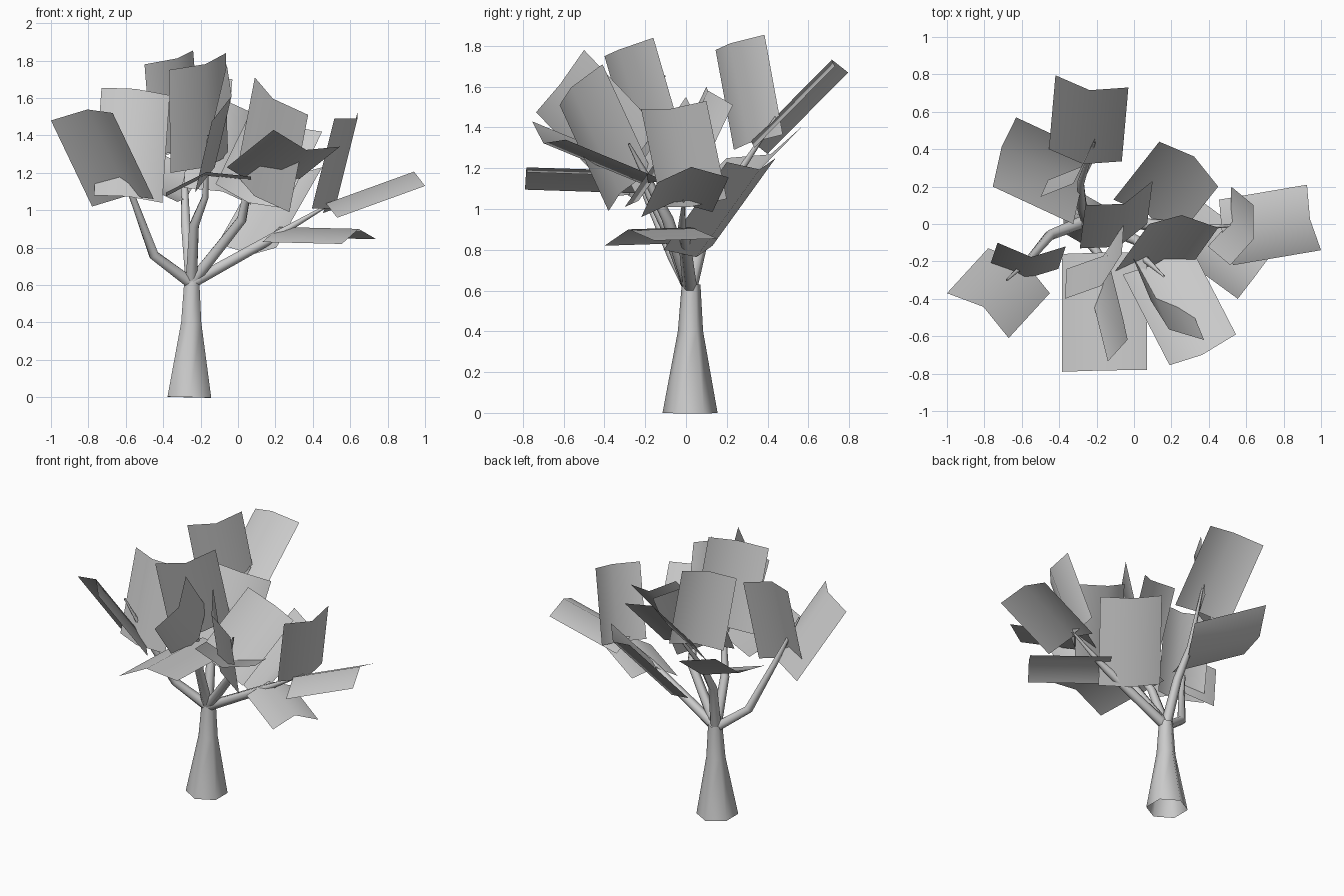
import bpy, math
from mathutils import Vector as V

if "Cube" in bpy.data.objects:
    bpy.data.objects.remove(bpy.data.objects["Cube"])

FOLD = .068                        # crease depth shared by all foliage sheets
TAPER = (.035, .029, .02, .006)    # branch radii from fork to tip


def make(name, verts, faces):
    me = bpy.data.meshes.new(name)
    me.from_pydata([tuple(v) for v in verts], [], faces)
    me.update()
    for p in me.polygons:
        p.use_smooth = True
    ob = bpy.data.objects.new(name, me)
    bpy.context.collection.objects.link(ob)
    return ob


def tube(name, path, radii, sides=6):
    """Tapered tube through the path points, open ends."""
    pts = [V(p) for p in path]
    verts, faces = [], []
    for i, p in enumerate(pts):
        t = (pts[min(i + 1, len(pts) - 1)] - pts[max(i - 1, 0)]).normalized()
        side = V((0, 1, 0))
        side = (side - t * side.dot(t)).normalized()
        other = t.cross(side)
        for k in range(sides):
            a = 2 * math.pi * k / sides
            verts.append(p + (side * math.cos(a) + other * math.sin(a)) * radii[i])
    for i in range(len(pts) - 1):
        for k in range(sides):
            k2 = (k + 1) % sides
            faces.append((i * sides + k, i * sides + k2,
                          (i + 1) * sides + k2, (i + 1) * sides + k))
    return make(name, verts, faces)


def leaf(name, a, c, e):
    """Sheet with outer corners a, c and inner corner e (next to a), creased along its middle."""
    a, c, e = V(a), V(c), V(e)
    d = c + e - a
    n = (c - a).cross(e - a).normalized() * FOLD
    return make(name, [a, (a + c) / 2 + n, c, e, (e + d) / 2 + n, d],
                [(0, 3, 4, 1), (1, 4, 5, 2)])


# Trunk
tube("trunk", [(-.26, .02, 0), (-.25, .022, .4), (-.247, .025, .63)], (.135, .062, .046))

# Branches, all from one fork
fork = (-.25, .02, .61)
branches = {
    "left": [(-.45, -.06, .76), (-.56, -.19, 1.06), (-.68, -.3, 1.38)],
    "back": [(-.28, .1, .93), (-.285, .22, 1.12), (-.21, .44, 1.45)],
    "front": [(-.235, -.1, .92), (-.175, -.18, 1.07), (-.16, -.28, 1.4)],
    "inner_right": [(.02, -.09, .95), (.06, -.19, 1.15), (.16, -.28, 1.32)],
    "outer_right": [(.2, -.01, .86), (.28, -.02, .91), (.52, -.01, 1.05)],
}
for n, path in branches.items():
    tube("branch_" + n, [fork] + path, TAPER)

# Foliage sheets
leaves = [
    ((-1.0, -.37, 1.48), (-.67, -.61, 1.52), (-.78, -.13, 1.02)),
    ((-.03, .73, 1.7), (-.42, .795, 1.67), (-.065, .335, 1.3)),
    ((1.0, -.14, 1.13), (.925, .21, 1.155), (.53, -.22, .96)),
    ((.555, -.4, .82), (.74, -.155, .845), (.13, -.09, .83)),
    ((.64, .1, 1.53), (.515, -.22, 1.49), (.52, .2, 1.05)),
    ((-.755, .2, 1.25), (-.63, .57, 1.405), (-.325, 0, 1.045)),
    ((.135, .44, 1.25), (.45, .2, 1.23), (-.11, .13, .82)),
    ((-.365, -.12, 1.615), (-.73, -.1, 1.655), (-.405, -.24, 1.04)),
    ((-.24, .385, 1.855), (-.5, .145, 1.78), (-.2, .475, 1.365)),
    ((-.065, -.16, 1.84), (-.37, -.4, 1.75), (-.055, 0, 1.29)),
    ((-.385, -.79, 1.095), (.07, -.78, 1.18), (-.385, -.16, 1.075)),
    ((.545, -.59, 1.34), (.19, -.755, 1.43), (.295, -.105, 1.14)),
    ((-.06, -.5, 1.78), (-.14, -.735, 1.475), (-.15, -.14, 1.4)),
    ((.375, -.62, 1.51), (.09, -.41, 1.71), (.275, -.38, .99)),
    ((.1, .23, 1.51), (-.26, .1, 1.6), (.07, 0, 1.03)),
    ((.08, 0, 1.55), (.45, -.02, 1.42), (-.12, -.28, 1.14)),
]
for i, corners in enumerate(leaves):
    leaf("leaf_sheet_%02d" % (i + 1), *corners)
